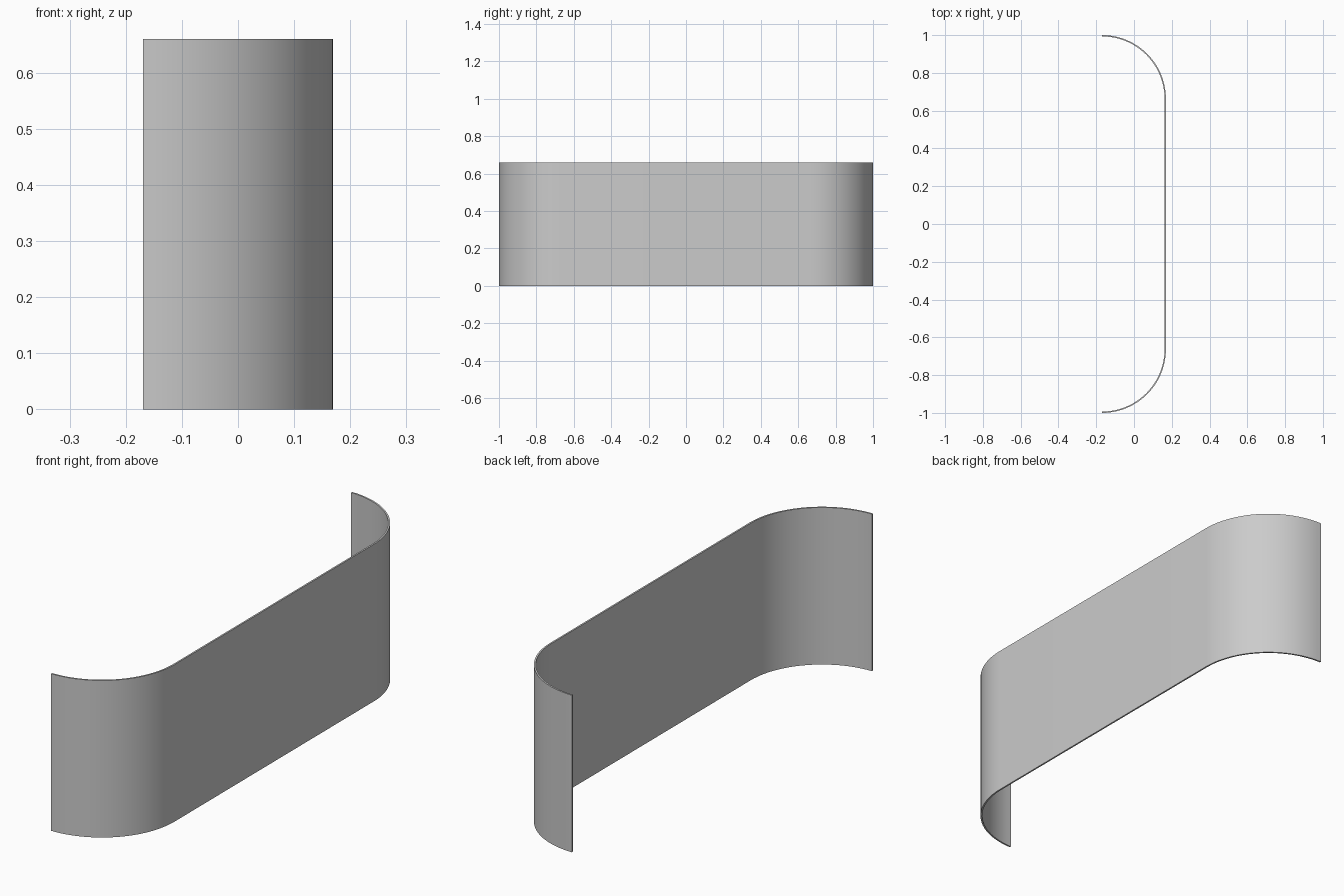
import bpy, bmesh
from math import sin, cos, pi

if "Cube" in bpy.data.objects:
    bpy.data.objects.remove(bpy.data.objects["Cube"])

HALF_X, HALF_Y, HEIGHT = 0.169, 1.0, 0.66
RADIUS, THICK, STEPS = 0.338, 0.007, 24


def outline(radius):
    # Two quarter arcs joined by a straight run, from one end to the other
    cx, cy = -HALF_X, HALF_Y - RADIUS
    arc = [(cx + radius * sin(pi / 2 * i / STEPS), cy + radius * cos(pi / 2 * i / STEPS))
           for i in range(STEPS + 1)]
    return arc + [(x, -y) for x, y in reversed(arc)]


# Curved panel: closed thin profile swept upward
bm = bmesh.new()
rings = [[[bm.verts.new((x, y, z)) for x, y in outline(r)] for z in (0, HEIGHT)]
         for r in (RADIUS, RADIUS - THICK)]
(ob, ot), (ib, it) = rings
for a, b in ((ob, ot), (ot, it), (it, ib), (ib, ob)):
    for i in range(len(a) - 1):
        bm.faces.new((a[i], a[i + 1], b[i + 1], b[i]))
for i in (0, -1):
    bm.faces.new((ob[i], ot[i], it[i], ib[i]))
bmesh.ops.recalc_face_normals(bm, faces=bm.faces)

mesh = bpy.data.meshes.new("curved_panel")
bm.to_mesh(mesh)
bm.free()
panel = bpy.data.objects.new("curved_panel", mesh)
bpy.context.collection.objects.link(panel)
bpy.context.view_layer.objects.active = panel
panel.select_set(True)
bpy.ops.object.shade_smooth_by_angle()
